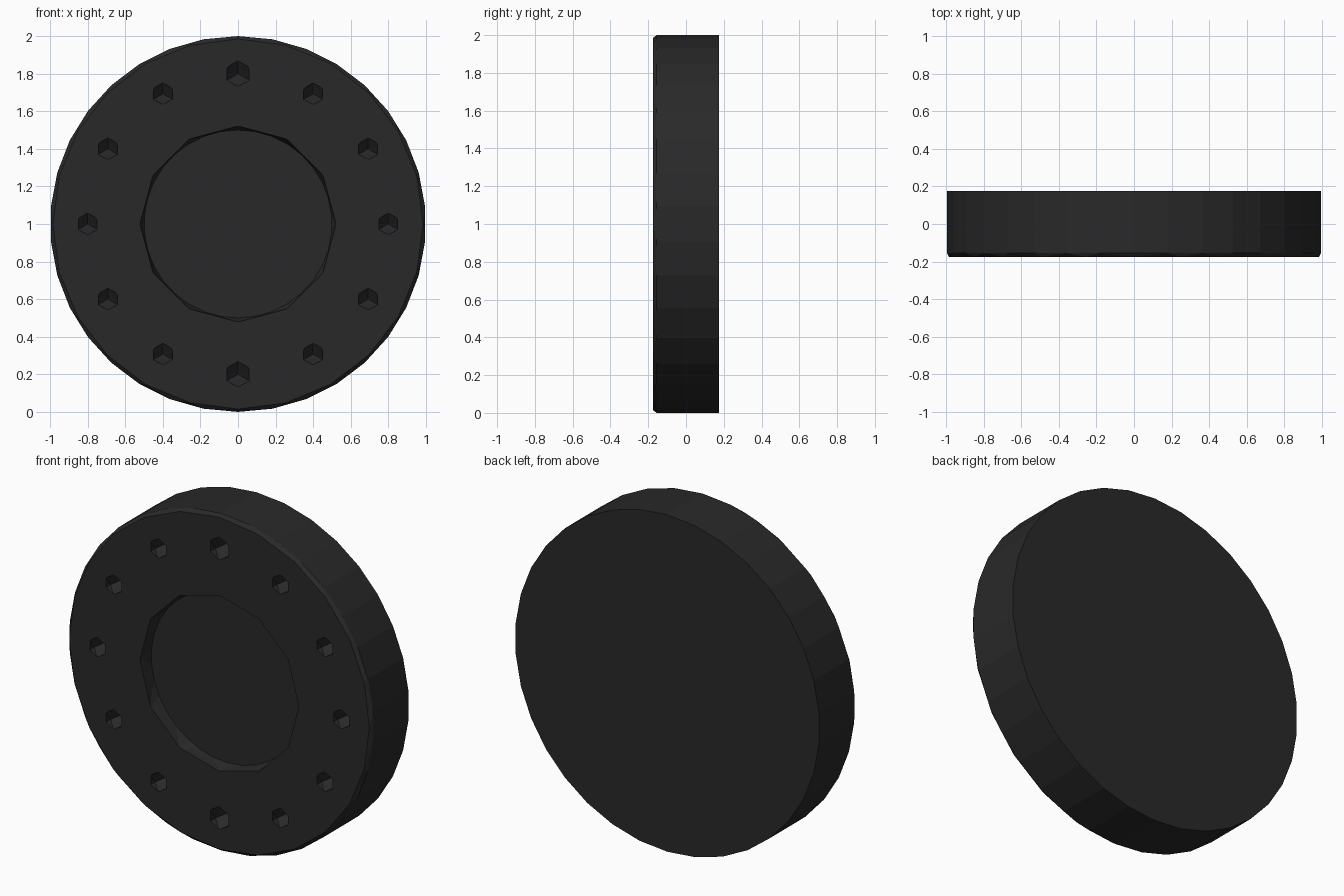
import bpy
import bmesh
from math import sin, cos, tau

cube = bpy.data.objects.get("Cube")
if cube:
    bpy.data.objects.remove(cube, do_unlink=True)

FRONT, BACK = -0.175, 0.175
OUTSIDE = FRONT - 0.005

# Dark rubber-like grey
dark = bpy.data.materials.new("dark_grey")
dark.use_nodes = True
colour = (0.022, 0.022, 0.022, 1)
dark.diffuse_color = colour
dark.node_tree.nodes["Principled BSDF"].inputs["Base Color"].default_value = colour


def ring(sides, radius, y, cx=0.0, cz=1.0):
    """Polygon facing the front with one corner at the top."""
    return [(cx + radius * sin(tau * i / sides), y, cz + radius * cos(tau * i / sides))
            for i in range(sides)]


def solid(name, points):
    """Convex solid around the given points."""
    bm = bmesh.new()
    verts = [bm.verts.new(p) for p in points]
    hull = bmesh.ops.convex_hull(bm, input=verts)
    spare = {g for g in hull["geom_interior"] + hull["geom_unused"]
             if isinstance(g, bmesh.types.BMVert)}
    bmesh.ops.delete(bm, geom=list(spare), context="VERTS")
    bmesh.ops.dissolve_limit(bm, angle_limit=0.005, verts=bm.verts[:], edges=bm.edges[:])
    bmesh.ops.recalc_face_normals(bm, faces=bm.faces[:])
    mesh = bpy.data.meshes.new(name)
    bm.to_mesh(mesh)
    bm.free()
    mesh.materials.append(dark)
    obj = bpy.data.objects.new(name, mesh)
    bpy.context.collection.objects.link(obj)
    return obj


def cut(target, cutter):
    cutter.hide_render = True
    mod = target.modifiers.new("cut", "BOOLEAN")
    mod.operation = "DIFFERENCE"
    mod.solver = "EXACT"
    mod.object = cutter
    bpy.context.view_layer.objects.active = target
    bpy.ops.object.modifier_apply(modifier=mod.name)
    bpy.data.objects.remove(cutter, do_unlink=True)


# Disc with a small chamfer around the front
disc = solid("disc", ring(34, 1, BACK) + ring(34, 1, FRONT + 0.02) + ring(24, 0.985, FRONT))

# Central recess: coarse chamfered rim, rounder wall and floor
cut(disc, solid("recess_cutter", ring(12, 0.522, OUTSIDE) + ring(34, 0.503, FRONT + 0.025)
                + ring(34, 0.5, FRONT + 0.075)))

# Twelve six-sided bolt holes with three-faced bottoms, larger at top and bottom
for i in range(12):
    a = tau * i / 12
    x, z = 0.8 * sin(a), 1 + 0.8 * cos(a)
    size = 0.068 if i % 6 == 0 else 0.058
    depth = 1.414 * size
    cut(disc, solid("hole_cutter", ring(6, size, OUTSIDE, x, z)
                    + ring(3, size, FRONT + depth / 2, x, z)
                    + [(x, FRONT + depth, z)]))
